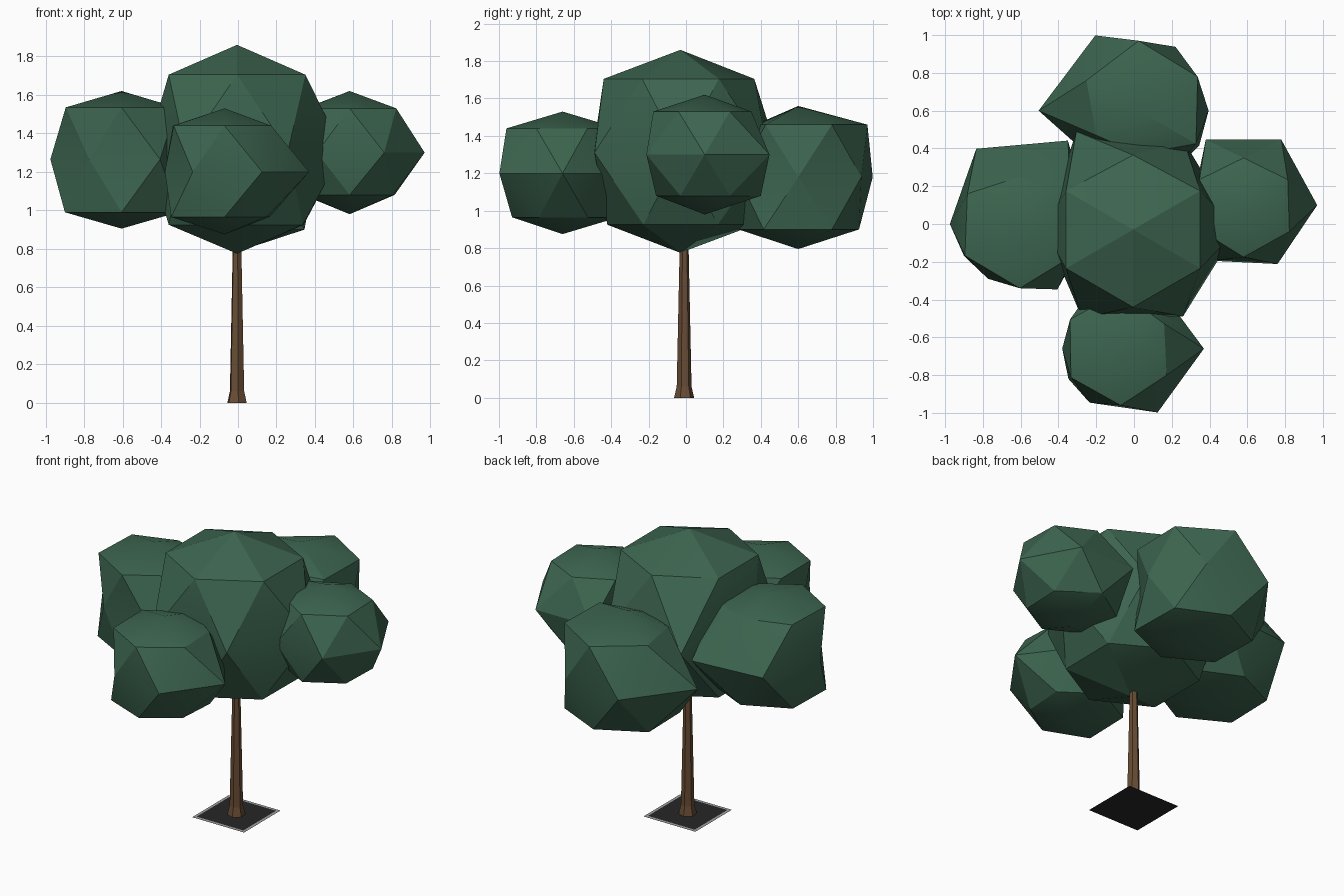
import bpy, bmesh, math

if "Cube" in bpy.data.objects:
    bpy.data.objects.remove(bpy.data.objects["Cube"])


def material(name, rgb):
    m = bpy.data.materials.new(name)
    m.diffuse_color = (*rgb, 1)
    m.use_nodes = True
    m.node_tree.nodes["Principled BSDF"].inputs["Base Color"].default_value = m.diffuse_color
    return m


LEAF = material("leaf green", (0.046, 0.130, 0.079))
BARK = material("bark brown", (0.142, 0.073, 0.035))
SOIL = material("dark soil", (0.021, 0.020, 0.020))
RIM = material("grey rim", (0.35, 0.35, 0.35))


def finish(bm, name, mat, angle=None):
    mesh = bpy.data.meshes.new(name)
    bm.to_mesh(mesh)
    bm.free()
    mesh.materials.append(mat)
    ob = bpy.data.objects.new(name, mesh)
    bpy.context.collection.objects.link(ob)
    if angle:
        bpy.ops.object.select_all(action='DESELECT')
        ob.select_set(True)
        bpy.context.view_layer.objects.active = ob
        bpy.ops.object.shade_smooth_by_angle(angle=math.radians(angle))
    return ob


def ring(bm, cx, cy, z, radii, start):
    """Six points every 60 degrees from the start angle."""
    pts = []
    for k, r in enumerate(radii):
        a = math.radians(start + 60 * k)
        pts.append(bm.verts.new((cx + r * math.cos(a), cy + r * math.sin(a), z)))
    return pts


def clump(name, cx, cy, heights, low_r, middle_r, high_r):
    """Six-sided leaf ball: shallow caps, uneven middle ring turned by 30 degrees."""
    bottom, low, mid, high, top = heights
    bm = bmesh.new()
    lo = ring(bm, cx, cy, low, low_r, 30)
    eq = ring(bm, cx, cy, mid, middle_r, 0)
    hi = ring(bm, cx, cy, high, high_r, 30)
    tip = bm.verts.new((cx, cy, top))
    base = bm.verts.new((cx, cy, bottom))
    for k in range(6):
        n = (k + 1) % 6
        bm.faces.new((hi[k], hi[n], tip))
        bm.faces.new((lo[n], lo[k], base))
        bm.faces.new((eq[k], eq[n], hi[k]))
        bm.faces.new((eq[n], hi[n], hi[k]))
        bm.faces.new((eq[n], eq[k], lo[k]))
        bm.faces.new((lo[k], lo[n], eq[n]))
    bmesh.ops.recalc_face_normals(bm, faces=bm.faces[:])
    finish(bm, name, LEAF, 23)


# Leaf clumps: five heights, then lower, middle and upper ring radii
clump("centre_foliage", -0.005, -0.03, (0.775, 0.925, 1.31, 1.705, 1.86),
      (0.40, 0.40, 0.41, 0.41, 0.39, 0.395),
      (0.55, 0.54, 0.60, 0.47, 0.54, 0.53),
      (0.41, 0.395, 0.41, 0.41, 0.41, 0.41))
clump("right_foliage", 0.58, 0.10, (0.98, 1.08, 1.30, 1.53, 1.62),
      (0.27, 0.30, 0.28, 0.27, 0.26, 0.26),
      (0.39, 0.40, 0.40, 0.27, 0.34, 0.36),
      (0.27, 0.25, 0.27, 0.265, 0.275, 0.28))
clump("left_foliage", -0.605, 0.0, (0.905, 0.99, 1.265, 1.535, 1.62),
      (0.33, 0.30, 0.33, 0.34, 0.33, 0.34),
      (0.38, 0.51, 0.46, 0.37, 0.335, 0.40),
      (0.31, 0.25, 0.32, 0.335, 0.34, 0.33))
clump("front_foliage", -0.07, -0.66, (0.875, 0.965, 1.20, 1.44, 1.53),
      (0.27, 0.30, 0.31, 0.32, 0.27, 0.25),
      (0.44, 0.385, 0.34, 0.31, 0.33, 0.39),
      (0.265, 0.30, 0.31, 0.305, 0.30, 0.28))
clump("back_foliage", 0.025, 0.60, (0.795, 0.90, 1.18, 1.46, 1.56),
      (0.36, 0.325, 0.34, 0.33, 0.32, 0.37),
      (0.37, 0.39, 0.46, 0.53, 0.36, 0.37),
      (0.36, 0.37, 0.32, 0.26, 0.23, 0.35))

# Trunk with flared foot, open underneath
TX, TY = -0.005, -0.01
bm = bmesh.new()
levels = [ring(bm, TX, TY, z, [r] * 6, 38)
          for z, r in ((0, 0.054), (0.06, 0.040), (0.95, 0.021))]
for a, b in zip(levels, levels[1:]):
    for k in range(6):
        n = (k + 1) % 6
        bm.faces.new((a[k], a[n], b[n], b[k]))
bm.faces.new(levels[-1])
finish(bm, "trunk", BARK)

# Soil square
H = 0.187


def square(bm, h, z):
    return [bm.verts.new((TX + x * h, TY + y * h, z))
            for x, y in ((-1, -1), (1, -1), (1, 1), (-1, 1))]


bm = bmesh.new()
bm.faces.new(square(bm, H, 0))
finish(bm, "soil_plate", SOIL)

# Thin rim around the soil
bm = bmesh.new()
outer, inner = square(bm, H, 0.002), square(bm, H - 0.018, 0.002)
for k in range(4):
    n = (k + 1) % 4
    bm.faces.new((outer[k], outer[n], inner[n], inner[k]))
finish(bm, "soil_rim", RIM)
